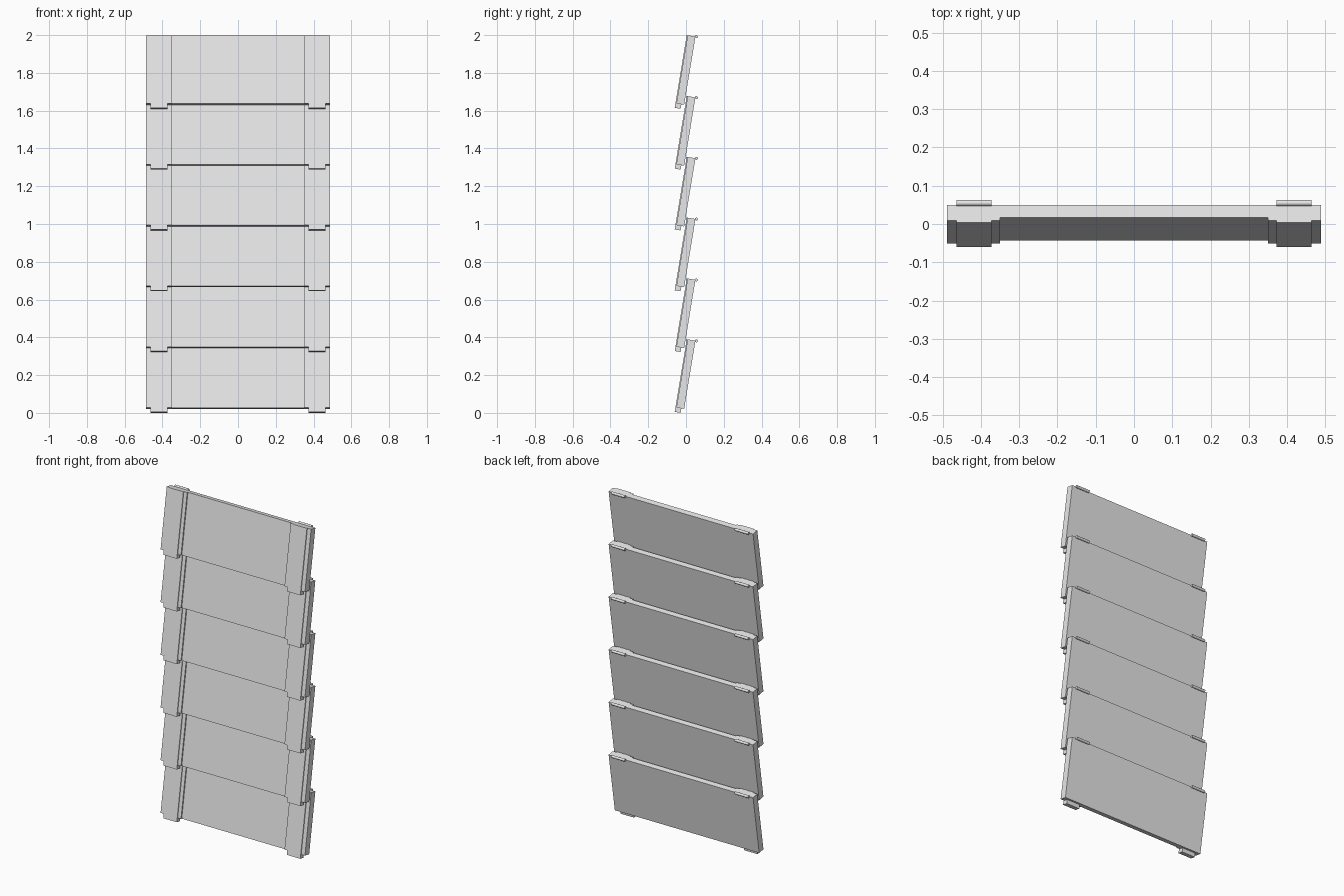
import bpy
import bmesh
import math
from mathutils import Matrix, Vector

cube = bpy.data.objects.get("Cube")
if cube:
    bpy.data.objects.remove(cube, do_unlink=True)

ROWS, PITCH = 6, 0.322
TILT = math.radians(9.4)
LENGTH, TAB_LENGTH = 0.366, 0.39
HALF_WIDTH, BATTEN_IN = 0.488, 0.35
STRIP_IN, STRIP_OUT = 0.372, 0.463
SLAB, BATTEN, STRIP = 0.0335, 0.0416, 0.0467   # depth of each step
PIN_R = 0.008
TOP_Z = 2 - STRIP * math.sin(TILT)             # back top edge of highest row

grey = bpy.data.materials.new("light_grey")
grey.use_nodes = True
grey.diffuse_color = (0.8, 0.8, 0.8, 1)
grey.node_tree.nodes["Principled BSDF"].inputs["Base Color"].default_value = (0.8, 0.8, 0.8, 1)


def make_object(name, bm, frame):
    bmesh.ops.recalc_face_normals(bm, faces=bm.faces)
    mesh = bpy.data.meshes.new(name)
    bm.to_mesh(mesh)
    bm.free()
    mesh.materials.append(grey)
    obj = bpy.data.objects.new(name, mesh)
    obj.matrix_world = frame
    bpy.context.collection.objects.link(obj)
    return obj


def extrude_profile(name, points, top, bottom, frame):
    """Extrude an x-y outline from top down to bottom."""
    bm = bmesh.new()
    face = bm.faces.new([bm.verts.new((x, y, top)) for x, y in points])
    result = bmesh.ops.extrude_face_region(bm, geom=[face])
    verts = [v for v in result["geom"] if isinstance(v, bmesh.types.BMVert)]
    bmesh.ops.translate(bm, verts=verts, vec=(0, 0, bottom - top))
    return make_object(name, bm, frame)


def make_pin(name, x, frame):
    bm = bmesh.new()
    place = Matrix.Translation((x, 0.005, 0)) @ Matrix.Rotation(math.pi / 2, 4, "Y")
    bmesh.ops.create_cone(bm, cap_ends=True, segments=16, radius1=PIN_R, radius2=PIN_R,
                          depth=STRIP_OUT - STRIP_IN, matrix=place)
    for face in bm.faces:
        face.smooth = len(face.verts) == 4
    for edge in bm.edges:
        edge.smooth = all(len(f.verts) == 4 for f in edge.link_faces)
    return make_object(name, bm, frame)


# Stepped cross-section: thin slab, thicker side battens, raised strip on each
half = [(HALF_WIDTH, 0), (HALF_WIDTH, -BATTEN), (STRIP_OUT, -BATTEN), (STRIP_OUT, -STRIP),
        (STRIP_IN, -STRIP), (STRIP_IN, -BATTEN), (BATTEN_IN, -BATTEN), (BATTEN_IN, -SLAB)]
section = half + [(-x, y) for x, y in reversed(half)]

for row in range(ROWS):
    frame = Matrix.Translation((0, 0.05, TOP_Z - row * PITCH)) @ Matrix.Rotation(-TILT, 4, "X")
    extrude_profile(f"panel_{row + 1}", section, 0, -LENGTH, frame)
    for side, sign in (("left", 1), ("right", -1)):
        # Foot tab below the strip
        foot = [(sign * x, y) for x, y in ((STRIP_IN, -STRIP), (STRIP_OUT, -STRIP),
                                           (STRIP_OUT, -0.015), (STRIP_IN, -0.015))]
        extrude_profile(f"{side}_tab_{row + 1}", foot, -LENGTH, -TAB_LENGTH, frame)
        # Round pin on the back top edge
        make_pin(f"{side}_pin_{row + 1}", sign * (STRIP_IN + STRIP_OUT) / 2, frame)
